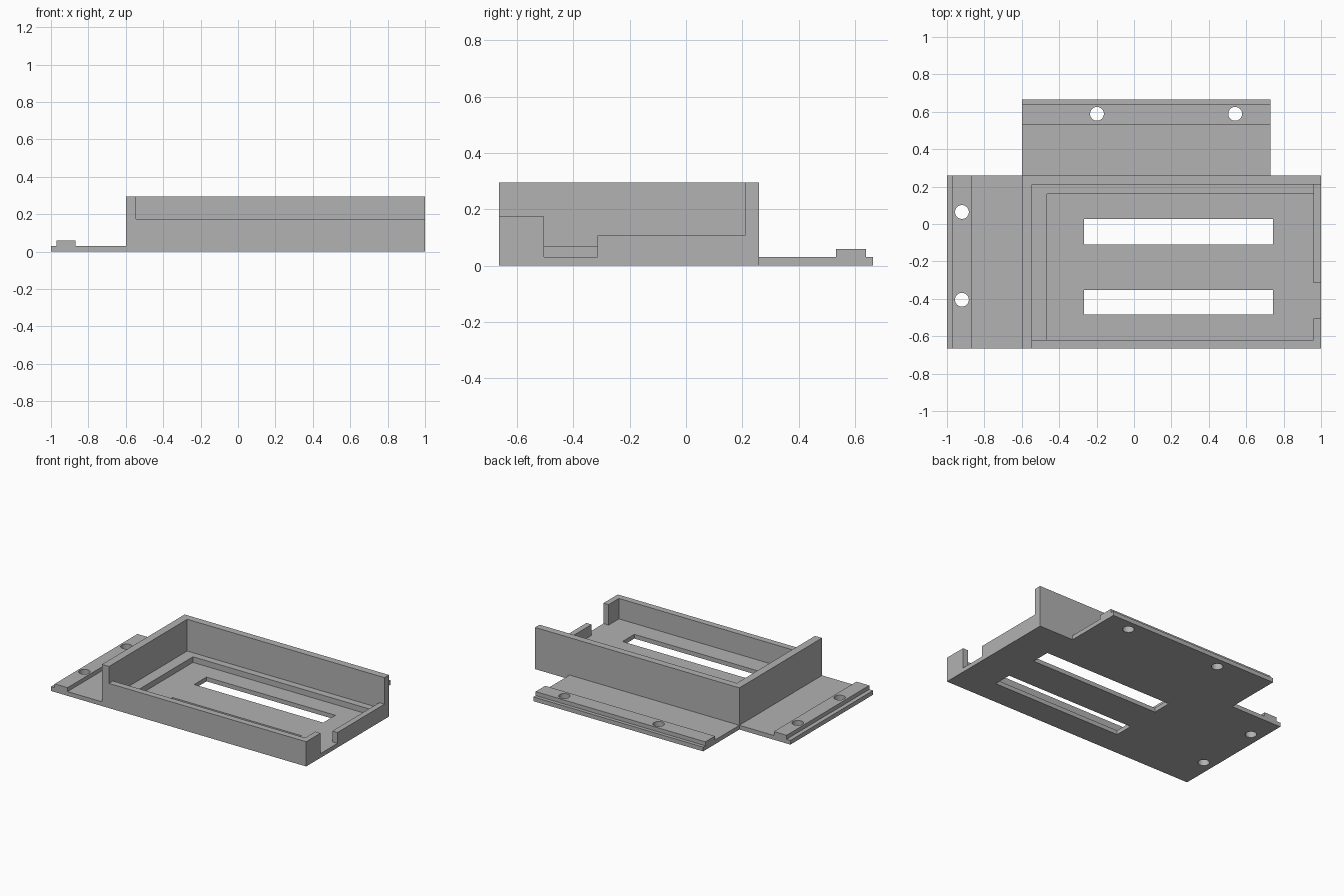
import bpy
import bmesh
from mathutils import Matrix, Vector

cube = bpy.data.objects.get("Cube")
if cube:
    bpy.data.objects.remove(cube, do_unlink=True)

GREY = (0.445, 0.445, 0.445, 1.0)
grey = bpy.data.materials.new("plain grey")
grey.use_nodes = True
grey.diffuse_color = GREY
grey.node_tree.nodes["Principled BSDF"].inputs["Base Color"].default_value = GREY

FLOOR, LEDGE, RIDGE, TOP = 0.03, 0.07, 0.058, 0.295
FRONT, BACK = -0.665, 0.26
OVER = 0.5  # height that clears everything


def finish(name, bm):
    mesh = bpy.data.meshes.new(name)
    bm.to_mesh(mesh)
    bm.free()
    mesh.materials.append(grey)
    obj = bpy.data.objects.new(name, mesh)
    bpy.context.collection.objects.link(obj)
    return obj


def box(name, x, y, z):
    """Box spanning the given (low, high) ranges."""
    low, high = Vector((x[0], y[0], z[0])), Vector((x[1], y[1], z[1]))
    bm = bmesh.new()
    place = Matrix.Translation((low + high) / 2) @ Matrix.Diagonal((*(high - low), 1))
    bmesh.ops.create_cube(bm, size=1, matrix=place)
    return finish(name, bm)


def pin(name, x, y):
    """Upright cylinder used to drill a screw hole."""
    bm = bmesh.new()
    bmesh.ops.create_cone(bm, cap_ends=True, segments=32, radius1=0.037,
                          radius2=0.037, depth=1, matrix=Matrix.Translation((x, y, 0)))
    return finish(name, bm)


def combine(target, tool, operation):
    tool.hide_render = True
    mod = target.modifiers.new(operation.lower(), "BOOLEAN")
    mod.operation = operation
    mod.solver = "EXACT"
    mod.object = tool
    bpy.context.view_layer.objects.active = target
    bpy.ops.object.modifier_apply(modifier=mod.name)
    bpy.data.objects.remove(tool, do_unlink=True)


def cut(target, x, y, z):
    combine(target, box("cutter", x, y, z), "DIFFERENCE")


# Tray block with its stepped cavity
tray = box("tray", (-0.6, 1), (FRONT, BACK), (0, TOP))
cut(tray, (-0.545, 0.96), (-0.62, 0.21), (LEDGE, OVER))
cut(tray, (-0.465, 0.96), (-0.62, 0.16), (FLOOR, OVER))

# Lowered front wall, lower right wall and cable notch
cut(tray, (-0.545, 1.1), (-0.8, 0.21), (0.175, OVER))
cut(tray, (0.9, 1.1), (-0.315, 0.21), (0.107, OVER))
cut(tray, (0.9, 1.1), (-0.505, -0.315), (FLOOR, OVER))

# Long slots through the floor
for y in ((-0.485, -0.352), (-0.11, 0.027)):
    cut(tray, (-0.266, 0.744), y, (-0.1, OVER))

# Side flange with raised rib and screw holes
side = box("side_flange", (-1, -0.6), (FRONT, BACK), (0, RIDGE))
cut(side, (-1.1, -0.97), (-0.8, 0.4), (FLOOR, OVER))
cut(side, (-0.87, -0.5), (-0.8, 0.4), (FLOOR, OVER))
for y in (-0.405, 0.064):
    combine(side, pin("drill", -0.92, y), "DIFFERENCE")

# Back flange with raised rib and screw holes
back = box("back_flange", (-0.6, 0.73), (BACK, 0.665), (0, RIDGE))
cut(back, (-0.8, 0.9), (0.64, 0.8), (FLOOR, OVER))
cut(back, (-0.8, 0.9), (0.1, 0.533), (FLOOR, OVER))
for x in (-0.198, 0.541):
    combine(back, pin("drill", x, 0.589), "DIFFERENCE")

# Fuse the flanges to the tray
for flange in (side, back):
    combine(tray, flange, "UNION")
